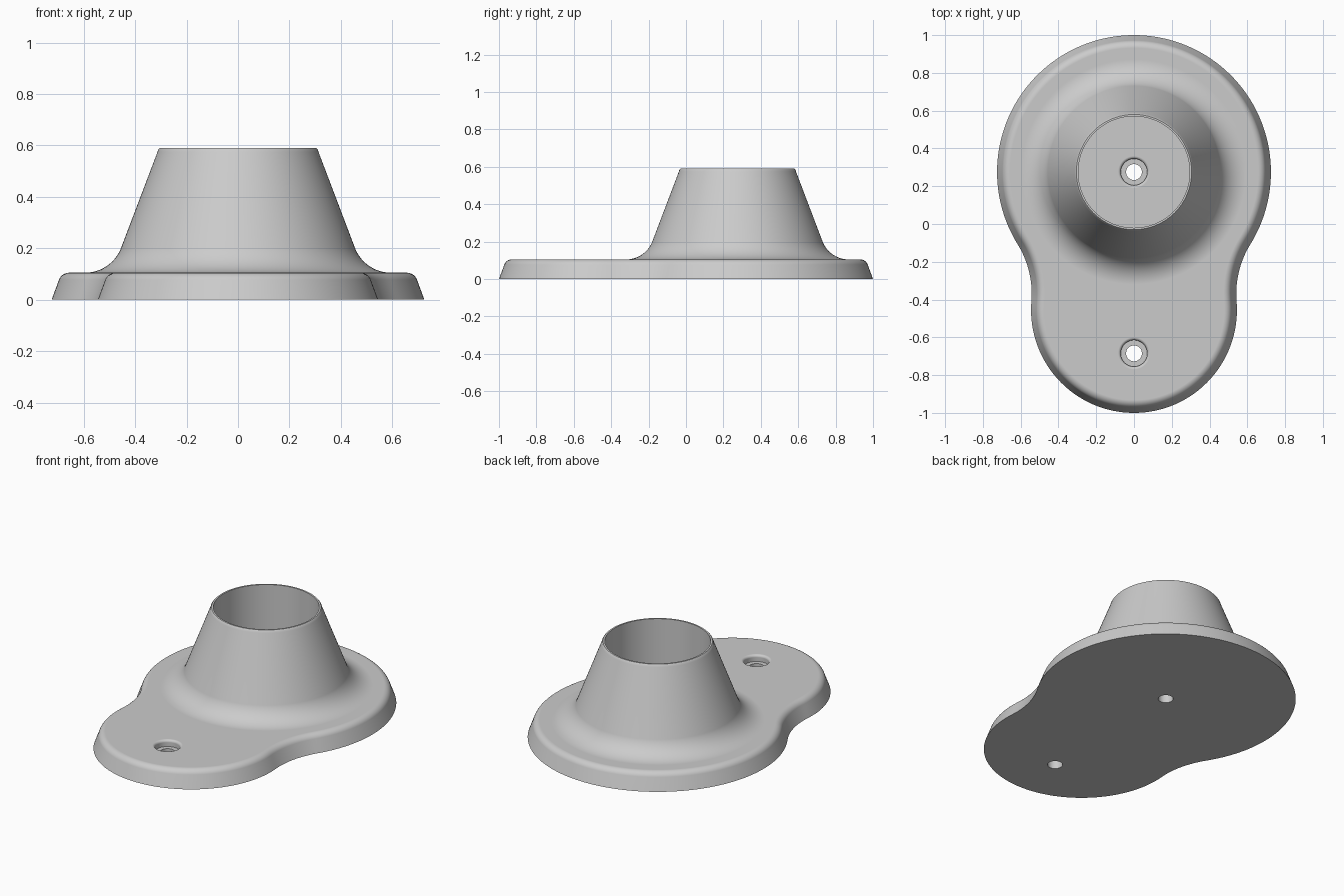
import bpy, bmesh, math

cube = bpy.data.objects.get("Cube")
if cube:
    bpy.data.objects.remove(cube, do_unlink=True)

# Single grey plastic
grey = bpy.data.materials.new("grey_plastic")
grey.use_nodes = True
colour = (0.6, 0.6, 0.6, 1)
grey.diffuse_color = colour
grey.node_tree.nodes["Principled BSDF"].inputs["Base Color"].default_value = colour

CUP_Y, SCREW_Y, TOP = 0.275, -0.685, 0.105
BIG_R, SMALL_Y, SMALL_R, WAIST_R = 0.725, -0.455, 0.545, 0.5


def arc(cx, cy, r, a0, a1, n):
    """Points along an arc, angles in degrees."""
    steps = [math.radians(a0 + (a1 - a0) * i / n) for i in range(n + 1)]
    return [(cx + r * math.cos(a), cy + r * math.sin(a)) for a in steps]


def loft(name, rings):
    """Solid skinned through matching closed rings, capped at both ends."""
    bm = bmesh.new()
    loops = [[bm.verts.new(p) for p in ring] for ring in rings]
    n = len(loops[0])
    for low, high in zip(loops, loops[1:]):
        for i in range(n):
            j = (i + 1) % n
            bm.faces.new((low[i], low[j], high[j], high[i]))
    bm.faces.new(loops[0][::-1])
    bm.faces.new(loops[-1])
    bmesh.ops.recalc_face_normals(bm, faces=bm.faces)
    mesh = bpy.data.meshes.new(name)
    bm.to_mesh(mesh)
    bm.free()
    mesh.materials.append(grey)
    ob = bpy.data.objects.new(name, mesh)
    bpy.context.collection.objects.link(ob)
    return ob


def turned(name, profile, y, sides):
    """Solid of revolution about a vertical axis at (0, y)."""
    turn = [math.tau * i / sides for i in range(sides)]
    return loft(name, [[(r * math.cos(a), y + r * math.sin(a), z) for a in turn]
                       for r, z in profile])


def outline(inset):
    """Two round lobes joined by concave waists, inset evenly."""
    d = CUP_Y - SMALL_Y
    to_big, to_small = BIG_R + WAIST_R, SMALL_R + WAIST_R
    wy = (to_small**2 - to_big**2 + d * d) / (2 * d)
    wx = math.sqrt(to_small**2 - wy * wy)
    low = math.degrees(math.atan2(wy, wx))
    high = math.degrees(math.atan2(wy - d, wx))
    half = arc(0, SMALL_Y, SMALL_R - inset, -90, low, 40)
    half += arc(wx, SMALL_Y + wy, WAIST_R + inset, 180 + low, 180 + high, 16)[1:]
    half += arc(0, CUP_Y, BIG_R - inset, high, 90, 60)[1:]
    return half + [(-x, y) for x, y in half[-2:0:-1]]


# Base plate: drafted side wall with a rounded upper edge
edge = [(0, 0)] + [(0.07 - x, z) for x, z in arc(0, TOP - 0.042, 0.042, 20, 90, 8)]
edge = [(0, 0)] + [(0.068 - x, z) for x, z in arc(0, TOP - 0.042, 0.042, 20, 90, 8)]
base = loft("mounting_base", [[(x, y, z) for x, y in outline(i)] for i, z in edge])

# Conical cup with a concave flare running into the plate
flare_r, lean = 0.15, 22.5
flare = arc(0.595, TOP + flare_r, flare_r, 270, 180 + lean, 12)
cone = [(0.595, 0.05)] + flare + [(0.313, 0.575), (0.311, 0.583), (0.305, 0.59)]
cup = turned("cup_solid", cone, CUP_Y, 128)

# Socket and stepped screw holes
socket = turned("socket_cutter", [(0.295, TOP), (0.295, 0.7)], CUP_Y, 128)
bore = [(0.042, -0.05), (0.042, 0.065), (0.07, 0.065)]
bore += arc(0.085, TOP - 0.015, 0.015, 180, 90, 6) + [(0.085, 0.2)]
holes = [turned("screw_hole_cutter", bore, y, 48) for y in (CUP_Y, SCREW_Y)]

for tool, op in [(cup, "UNION"), (socket, "DIFFERENCE")] + [(h, "DIFFERENCE") for h in holes]:
    mod = base.modifiers.new(tool.name, "BOOLEAN")
    mod.operation, mod.object, mod.solver = op, tool, "EXACT"

# Bake the cuts, then drop the helpers
bpy.context.view_layer.update()
graph = bpy.context.evaluated_depsgraph_get()
result = bpy.data.meshes.new_from_object(base.evaluated_get(graph))
base.modifiers.clear()
base.data = result
for tool in [cup, socket] + holes:
    bpy.data.objects.remove(tool, do_unlink=True)

# Smooth shading with crisp rims
bpy.ops.object.select_all(action="DESELECT")
base.select_set(True)
bpy.context.view_layer.objects.active = base
bpy.ops.object.shade_smooth_by_angle(angle=math.radians(30))
weighted = base.modifiers.new("even_shading", "WEIGHTED_NORMAL")
weighted.keep_sharp = True
